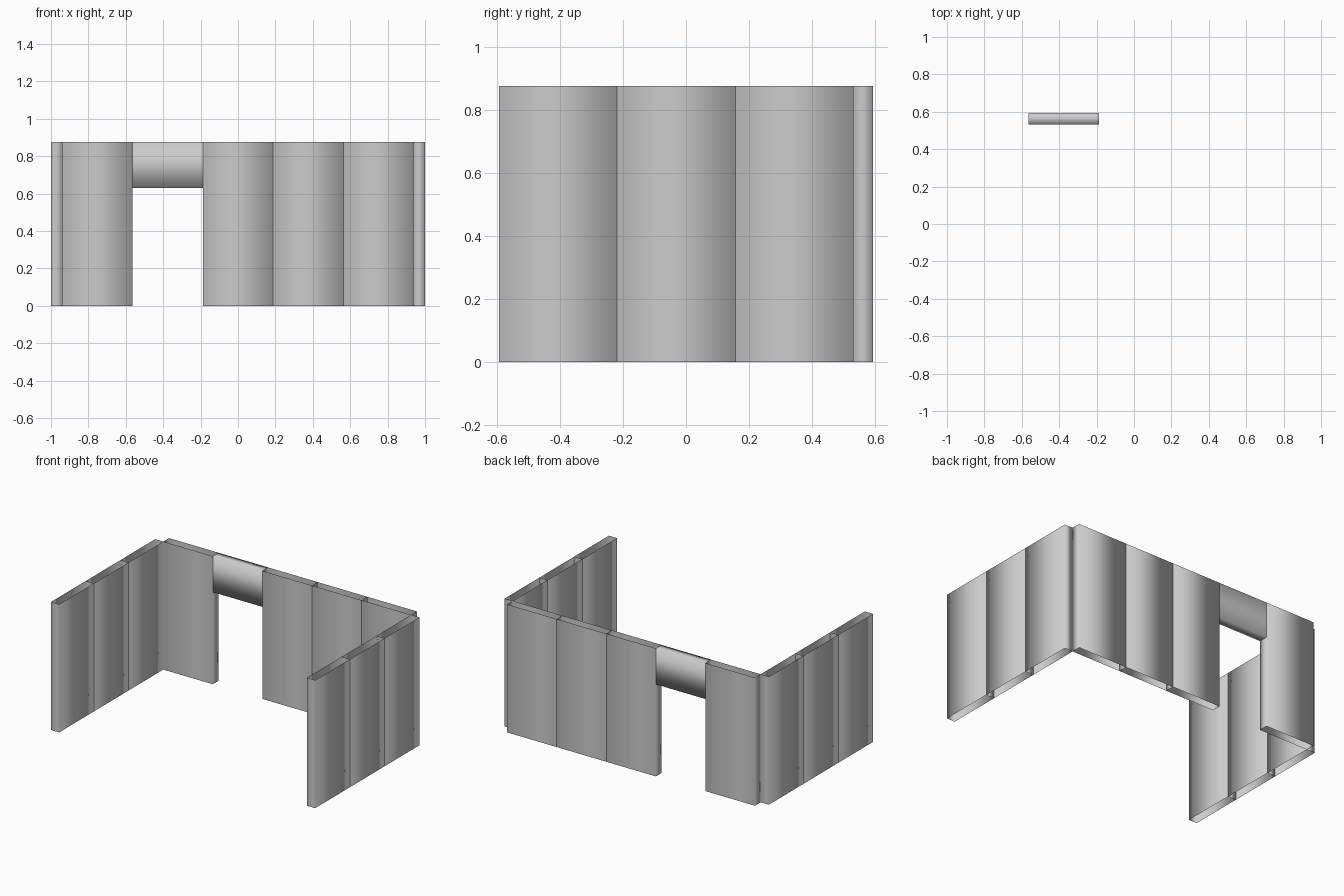
import bpy, bmesh

if "Cube" in bpy.data.objects:
    bpy.data.objects.remove(bpy.data.objects["Cube"])

T = 0.062                 # wall thickness
W = (2 - 2 * T) / 5       # panel width
H = 0.876                 # wall height
DEPTH = 3 * W + T
FRONT, BACK = -DEPTH / 2, DEPTH / 2
LEFT = -1 + T             # inner start of the back wall


def sleeve(name, lo, hi, axis):
    """Smooth-shaded box whose two ends along the given axis are open."""
    bm = bmesh.new()
    bmesh.ops.create_cube(bm, size=1)
    for v in bm.verts:
        v.co = [lo[i] + (v.co[i] + 0.5) * (hi[i] - lo[i]) for i in range(3)]
    bm.normal_update()
    ends = [f for f in bm.faces if abs(f.normal[axis]) > 0.9]
    bmesh.ops.delete(bm, geom=ends, context='FACES_ONLY')
    for f in bm.faces:
        f.smooth = True
    mesh = bpy.data.meshes.new(name)
    bm.to_mesh(mesh)
    bm.free()
    obj = bpy.data.objects.new(name, mesh)
    bpy.context.collection.objects.link(obj)
    return obj


# back wall panels, with a doorway in place of the second one
for i in range(5):
    x = LEFT + i * W
    if i == 1:
        sleeve("door_lintel", (x, BACK - T, 0.63), (x + W, BACK, H), 0)
    else:
        sleeve(f"back_panel_{i + 1}", (x, BACK - T, 0), (x + W, BACK, H), 2)

# side wall panels
for side, x in (("left", -1), ("right", 1 - T)):
    for i in range(3):
        y = FRONT + i * W
        sleeve(f"{side}_panel_{i + 1}", (x, y, 0), (x + T, y + W, H), 2)
